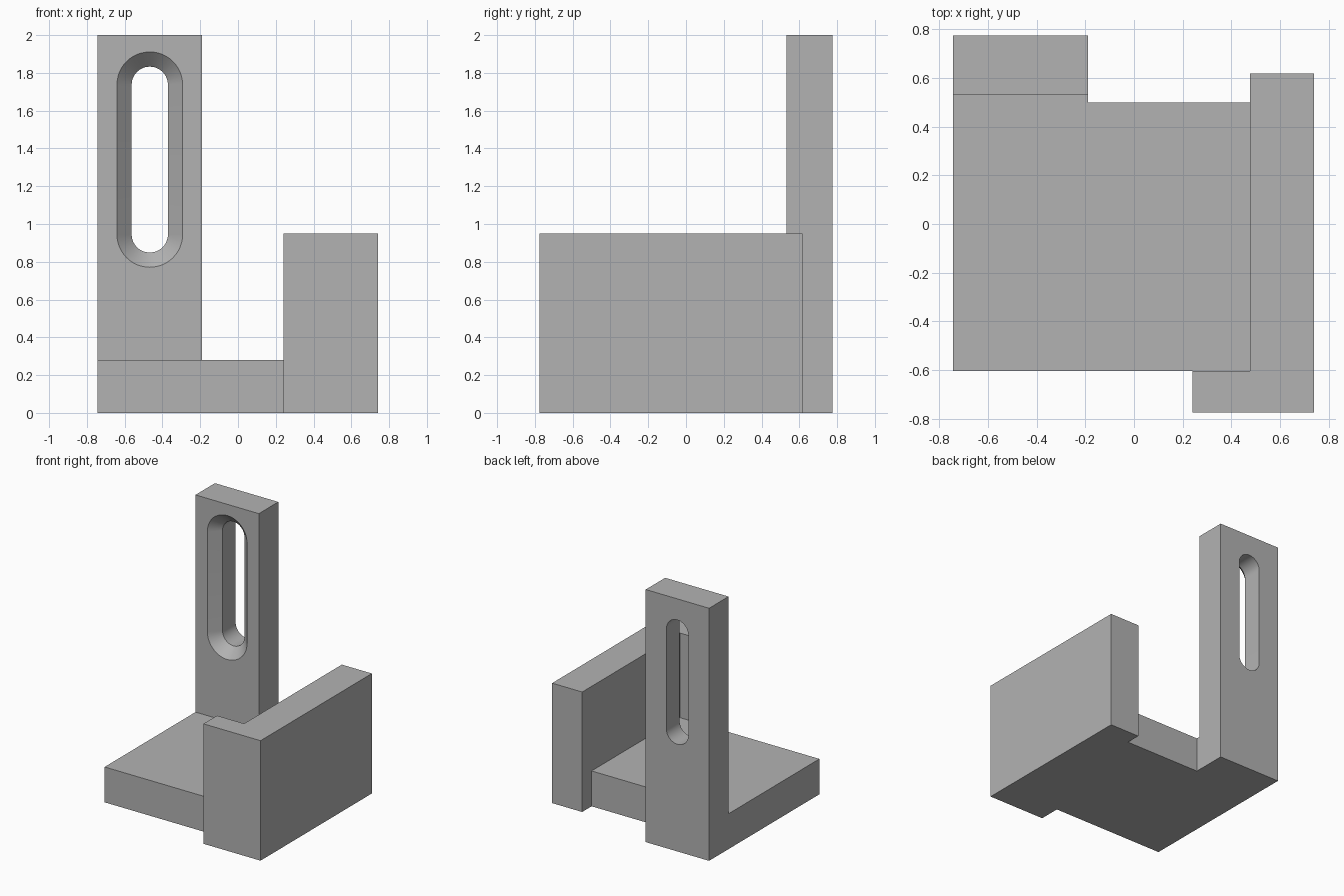
import bpy, bmesh, math
from mathutils import Vector

if "Cube" in bpy.data.objects:
    bpy.data.objects.remove(bpy.data.objects["Cube"], do_unlink=True)

grey = bpy.data.materials.new("plain_grey")
GREY = (0.45, 0.45, 0.45, 1)
grey.diffuse_color = GREY
grey.use_nodes = True
grey.node_tree.nodes["Principled BSDF"].inputs["Base Color"].default_value = GREY


def loft(name, *rings):
    """Closed solid through matching rings of points."""
    bm = bmesh.new()
    loops = [[bm.verts.new(p) for p in ring] for ring in rings]
    n = len(loops[0])
    for a, b in zip(loops, loops[1:]):
        for i in range(n):
            j = (i + 1) % n
            bm.faces.new((a[i], a[j], b[j], b[i]))
    bm.faces.new(loops[0])
    bm.faces.new(loops[-1])
    bmesh.ops.recalc_face_normals(bm, faces=bm.faces)
    mesh = bpy.data.meshes.new(name)
    bm.to_mesh(mesh)
    bm.free()
    mesh.materials.append(grey)
    obj = bpy.data.objects.new(name, mesh)
    bpy.context.collection.objects.link(obj)
    return obj


def prism(name, outline, top):
    """Floor outline raised to a height."""
    return loft(name, *[[Vector((x, y, z)) for x, y in outline] for z in (0, top)])


def slot_ring(radius, y, steps=24):
    """Upright rounded slot outline at depth y."""
    cx, low, high = -0.467, 0.945, 1.737
    ring = []
    for start, cz in ((0, high), (math.pi, low)):
        for i in range(steps + 1):
            a = start + math.pi * i / steps
            ring.append(Vector((cx + radius * math.cos(a), y, cz + radius * math.sin(a))))
    return ring


def combine(target, tool, operation):
    """Apply a boolean and discard the tool."""
    tool.hide_render = True
    mod = target.modifiers.new(operation.lower(), "BOOLEAN")
    mod.operation, mod.solver, mod.object = operation, "EXACT", tool
    bpy.context.view_layer.objects.active = target
    bpy.ops.object.modifier_apply(modifier=mod.name)
    bpy.data.objects.remove(tool, do_unlink=True)


left, right, front, back = -0.745, 0.74, -0.775, 0.775
post_x, post_y = -0.19, 0.532
wall_x, foot_x, base_y = 0.477, 0.24, -0.605

# Floor plate with a tongue that meets the post
bracket = prism("slotted_bracket", [
    (left, base_y), (wall_x, base_y), (wall_x, 0.5), (post_x, 0.5),
    (post_x, post_y), (left, post_y)], 0.28)

# L-shaped side wall
wall = prism("side_wall", [
    (foot_x, front), (right, front), (right, 0.618), (wall_x, 0.618),
    (wall_x, base_y), (foot_x, base_y)], 0.95)

# Tall post with a countersunk slot
post = prism("tall_post", [
    (left, post_y), (post_x, post_y), (post_x, back), (left, back)], 2)
outer, inner = 0.174, 0.096
sink = outer - inner
cutter = loft("slot_cutter",
              slot_ring(outer + 0.1, post_y - 0.1),
              slot_ring(inner, post_y + sink),
              slot_ring(inner, back + 0.1))
combine(post, cutter, "DIFFERENCE")

# Fuse the parts into one solid
combine(bracket, wall, "UNION")
combine(bracket, post, "UNION")

# Merge coplanar faces and smooth the slot
bm = bmesh.new()
bm.from_mesh(bracket.data)
bmesh.ops.remove_doubles(bm, verts=bm.verts, dist=0.0001)
bmesh.ops.dissolve_limit(bm, angle_limit=0.002, verts=bm.verts, edges=bm.edges)
bm.to_mesh(bracket.data)
bm.free()
bpy.ops.object.select_all(action="DESELECT")
bracket.select_set(True)
bpy.context.view_layer.objects.active = bracket
bpy.ops.object.shade_smooth_by_angle(angle=math.radians(30))
